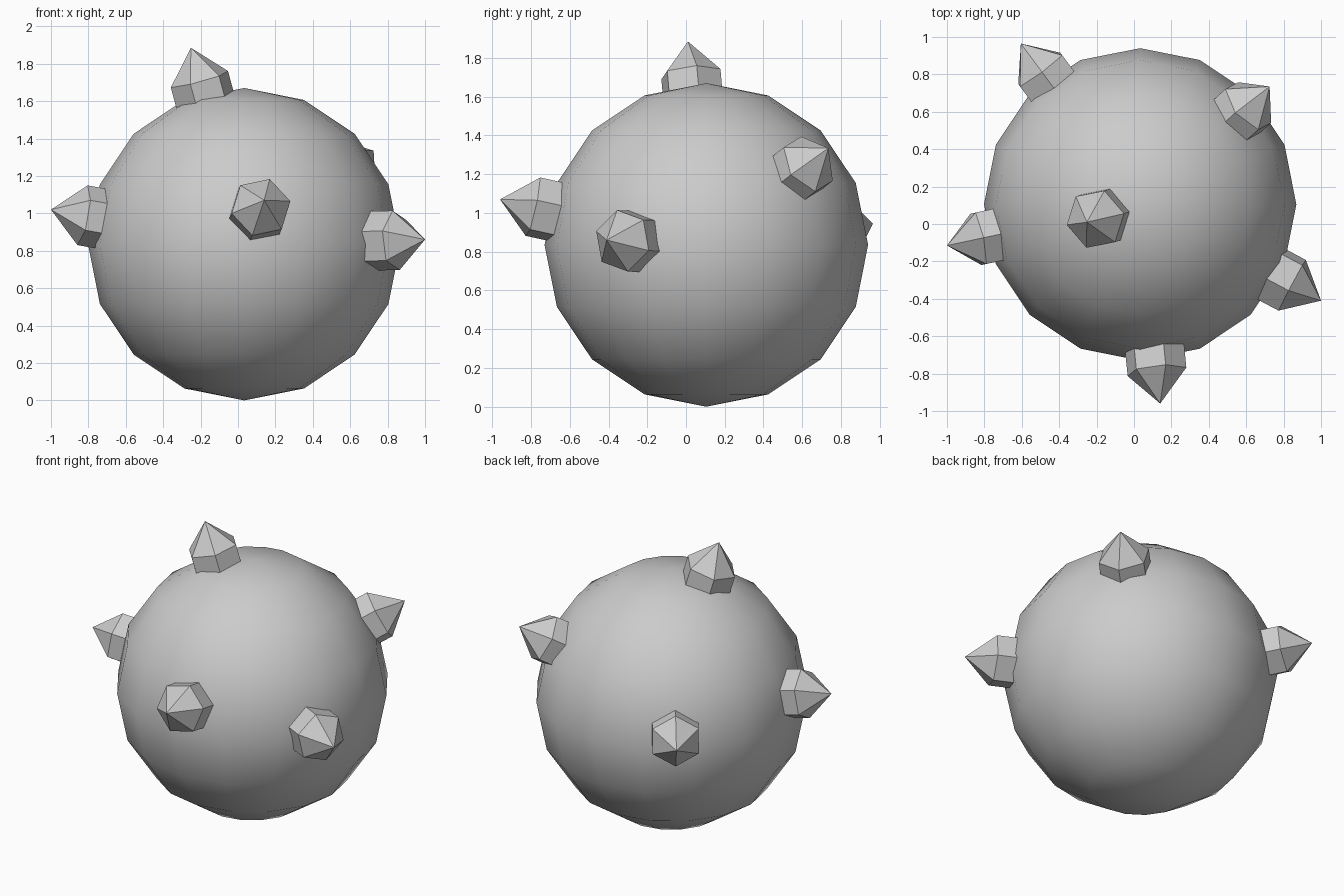
import bpy, math
from mathutils import Vector, Matrix

if "Cube" in bpy.data.objects:
    bpy.data.objects.remove(bpy.data.objects["Cube"])

CENTRE = Vector((0.033, 0.105, 0.835))
RADIUS = 0.835

# Round body: smooth 16-sided ball
bpy.ops.mesh.primitive_uv_sphere_add(segments=16, ring_count=8, radius=RADIUS, location=CENTRE)
body = bpy.context.object
body.name = "body_ball"
bpy.ops.object.shade_smooth()


def stud(name, apex, roll, r=0.162, tip=0.175, shaft=0.2):
    """Hexagonal stud with a pointed cap, pointing away from the ball centre."""
    apex = Vector(apex)
    n = (apex - CENTRE).normalized()
    t = Vector((0, 0, 1)).cross(n).normalized()
    v = n.cross(t)
    verts = []
    for depth in (tip, tip + shaft):
        for i in range(6):
            a = math.radians(roll + 60 * i)
            verts.append(apex - n * depth + (t * math.cos(a) + v * math.sin(a)) * r)
    verts.append(apex)
    faces = [tuple(range(11, 5, -1))]
    for i in range(6):
        j = (i + 1) % 6
        faces += [(i, j, 12), (i + 6, j + 6, j, i)]
    mesh = bpy.data.meshes.new(name)
    mesh.from_pydata([p - apex for p in verts], [], faces)
    obj = bpy.data.objects.new(name, mesh)
    obj.location = apex
    bpy.context.collection.objects.link(obj)


# Pointed studs around the ball
stud("top_stud", (-0.252, 0.01, 1.885), 23)
stud("left_stud", (-1.0, -0.115, 1.02), 30)
stud("front_stud", (0.14, -0.96, 1.07), 12)
stud("right_stud", (1.0, -0.41, 0.86), 42)
stud("back_right_stud", (0.725, 0.735, 1.335), 23)
stud("back_left_stud", (-0.605, 0.965, 0.945), 30)
